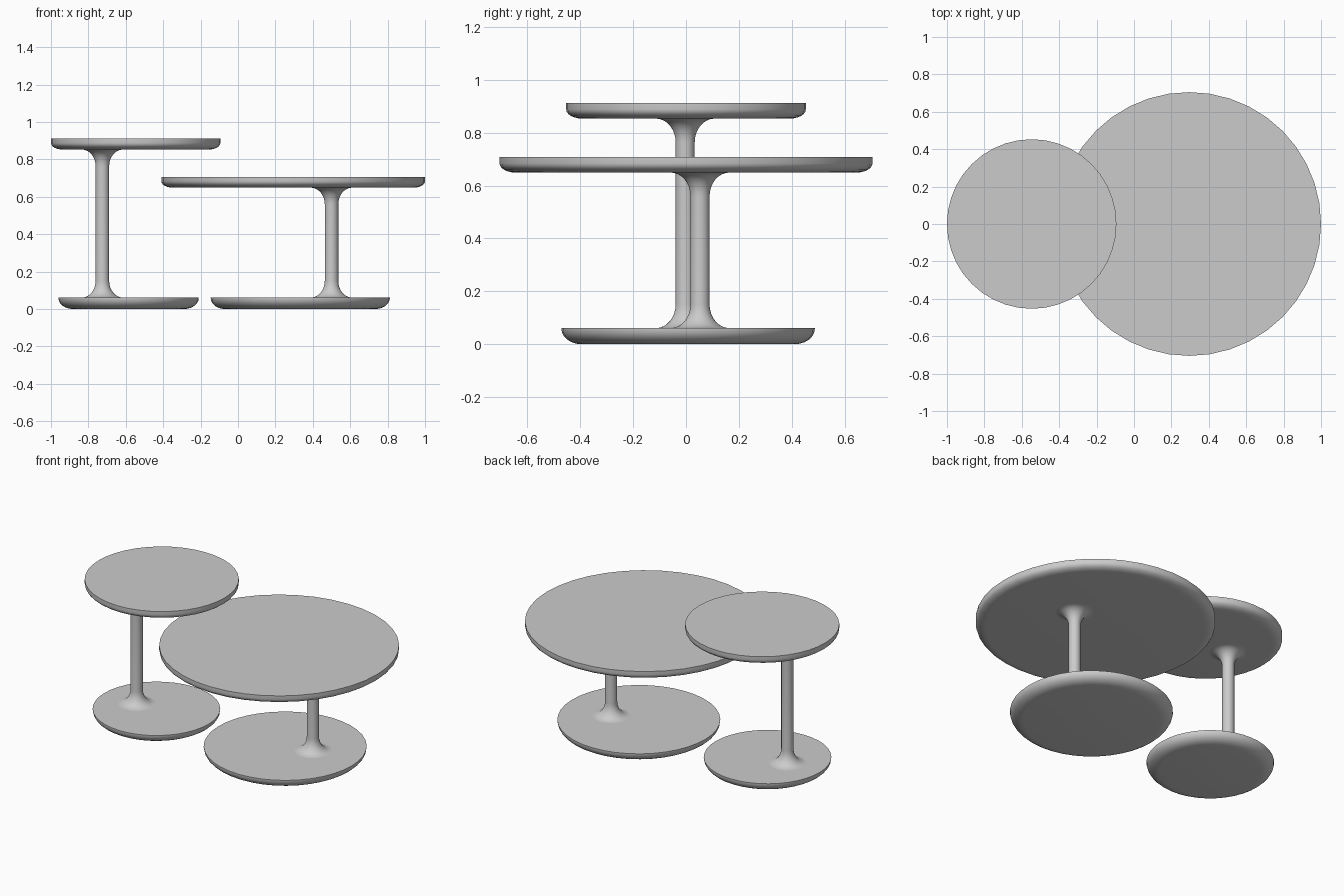
import bpy, bmesh
from math import sin, cos, pi, radians

if "Cube" in bpy.data.objects:
    bpy.data.objects.remove(bpy.data.objects["Cube"])


def lathe(name, x, y, profile, sides):
    """Closed solid of revolution from (radius, z) points listed bottom to top."""
    bm = bmesh.new()
    rings = [[bm.verts.new((r * cos(2 * pi * i / sides), r * sin(2 * pi * i / sides), z))
              for i in range(sides)] for r, z in profile]
    for a, b in zip(rings, rings[1:]):
        for i in range(sides):
            j = (i + 1) % sides
            bm.faces.new((a[i], a[j], b[j], b[i]))
    bm.faces.new(rings[0][::-1])
    bm.faces.new(rings[-1])
    mesh = bpy.data.meshes.new(name)
    bm.to_mesh(mesh)
    bm.free()
    obj = bpy.data.objects.new(name, mesh)
    obj.location = (x, y, 0)
    bpy.context.collection.objects.link(obj)
    bpy.ops.object.select_all(action='DESELECT')
    obj.select_set(True)
    bpy.context.view_layer.objects.active = obj
    bpy.ops.object.shade_smooth_by_angle(angle=radians(35))
    return obj


def disc(name, x, y, radius, z0, z1, round_w, round_h):
    """Round slab with a rounded lower edge and a crisp upper edge."""
    n = 6
    prof = [(radius - round_w + round_w * sin(t), z0 + round_h * (1 - cos(t)))
            for t in (pi / 2 * i / n for i in range(n + 1))]
    if z1 - prof[-1][1] > 0.001:
        prof.append((radius, z1))
    lathe(name, x, y, prof, 40)


def column(name, x, y, z0, z1, r=0.036, flare_w=0.075, flare_h=0.09):
    """Slim post that flares out where it meets the base and the top."""
    n = 8
    flare = [(r + flare_w * (1 - sin(t)), flare_h * (1 - cos(t)))
             for t in (pi / 2 * i / n for i in range(n + 1))]
    prof = [(a, z0 + h) for a, h in flare] + [(a, z1 - h) for a, h in reversed(flare)]
    lathe(name, x, y, prof, 32)


# Each table: label, top (x, y, r), base (x, y, r), post (x, y), top height
tables = [
    ("small", (-0.547, 0.0, 0.453), (-0.585, 0.0, 0.375), (-0.725, -0.003), 0.911),
    ("large", (0.295, 0.0, 0.705), (0.333, 0.008, 0.479), (0.50, 0.053), 0.707),
]
THICK = 0.058
BASE_H = 0.061
for label, top, base, post, height in tables:
    disc(label + "_table_top", *top, height - THICK, height, 0.06, 0.035)
    disc(label + "_table_base", *base, 0.0, BASE_H, 0.078, 0.058)
    column(label + "_table_column", *post, BASE_H, height - THICK)
